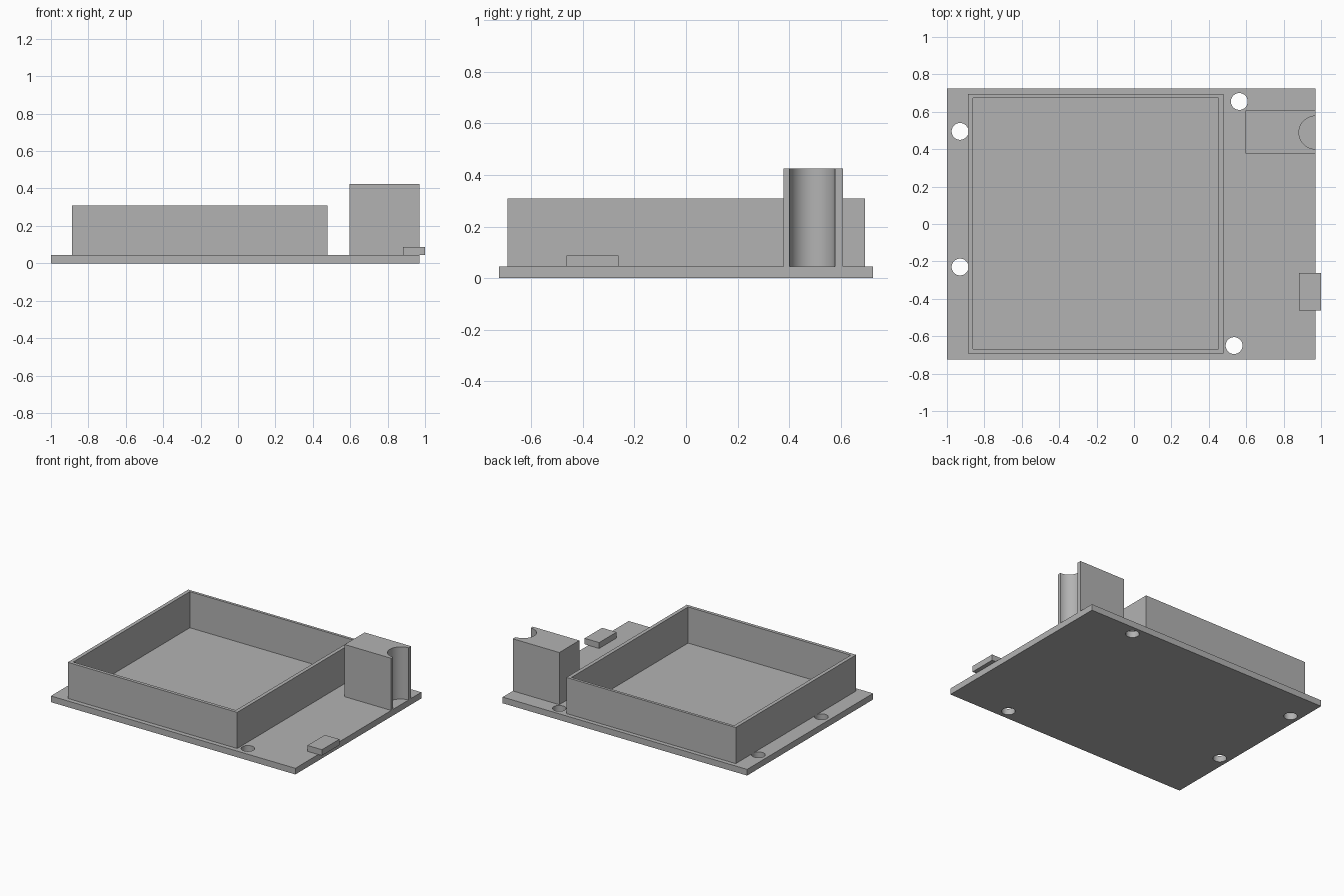
import bpy

cube = bpy.data.objects.get("Cube")
if cube:
    bpy.data.objects.remove(cube, do_unlink=True)

grey = bpy.data.materials.new("plain grey")
grey.use_nodes = True
colour = (0.45, 0.45, 0.45, 1)
grey.diffuse_color = colour
grey.node_tree.nodes["Principled BSDF"].inputs["Base Color"].default_value = colour


def box(name, low, high):
    """Box spanning two opposite corners."""
    bpy.ops.mesh.primitive_cube_add(size=1, location=[(a + b) / 2 for a, b in zip(low, high)])
    obj = bpy.context.object
    obj.name = name
    obj.scale = [b - a for a, b in zip(low, high)]
    bpy.ops.object.transform_apply(location=False, rotation=False, scale=True)
    obj.data.materials.append(grey)
    return obj


def rod(x, y, radius):
    """Tall upright cylinder used as a cutter."""
    bpy.ops.mesh.primitive_cylinder_add(vertices=48, radius=radius, depth=2, location=(x, y, 0))
    obj = bpy.context.object
    obj.data.materials.append(grey)
    return obj


def cut(target, cutter):
    """Subtract the cutter, then discard it."""
    cutter.hide_render = True
    mod = target.modifiers.new("cut", "BOOLEAN")
    mod.operation = "DIFFERENCE"
    mod.solver = "EXACT"
    mod.object = cutter
    bpy.ops.object.select_all(action="DESELECT")
    bpy.context.view_layer.objects.active = target
    target.select_set(True)
    bpy.ops.object.modifier_apply(modifier=mod.name)
    bpy.data.objects.remove(cutter, do_unlink=True)


top = 0.045

# Base plate with four mounting holes
plate = box("base_plate", (-1, -0.725, 0), (0.97, 0.725, top))
for x, y in [(-0.93, 0.495), (-0.93, -0.23), (0.563, 0.655), (0.535, -0.65)]:
    cut(plate, rod(x, y, 0.045))

# Open rectangular wall
wall = box("tray_wall", (-0.887, -0.692, top), (0.478, 0.694, 0.308))
cut(wall, box("tray_cutter", (-0.86, -0.668, -1), (0.451, 0.674, 1)))

# Tall block with a half-round channel in its outer face
block = box("channel_block", (0.595, 0.378, top), (0.97, 0.608, 0.425))
cut(block, rod(0.97, 0.489, 0.088))

# Small connector overhanging the plate edge
box("edge_connector", (0.883, -0.462, top), (1, -0.262, 0.088))

# Smooth the round holes and channel, keep corners sharp
for obj in (plate, block):
    bpy.ops.object.select_all(action="DESELECT")
    bpy.context.view_layer.objects.active = obj
    obj.select_set(True)
    bpy.ops.object.shade_smooth_by_angle(angle=0.5)
